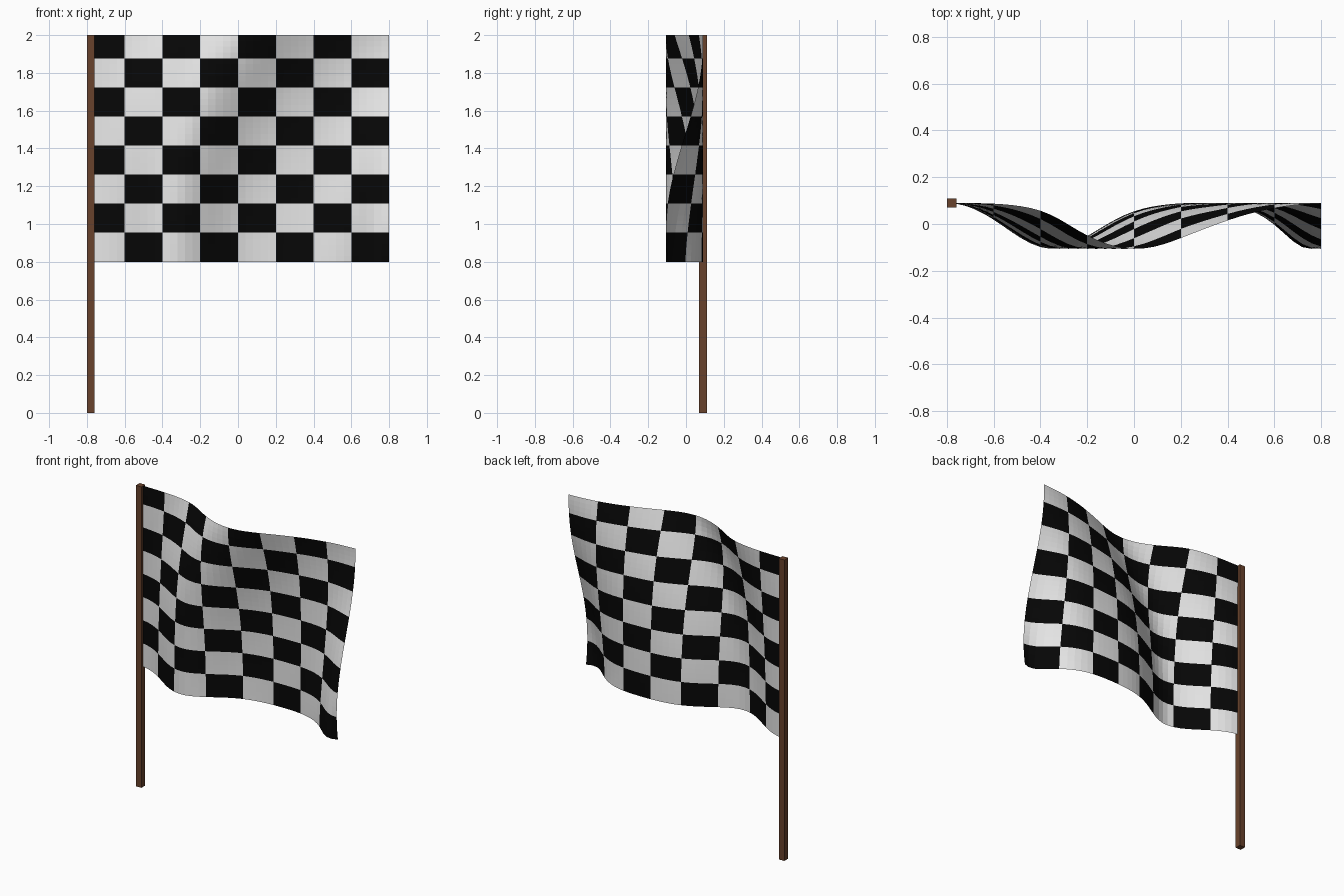
import bpy, bmesh, math

if "Cube" in bpy.data.objects:
    bpy.data.objects.remove(bpy.data.objects["Cube"])

def material(name, rgb):
    m = bpy.data.materials.new(name)
    m.diffuse_color = (*rgb, 1)
    m.use_nodes = True
    m.node_tree.nodes["Principled BSDF"].inputs["Base Color"].default_value = m.diffuse_color
    return m

white = material("white cloth", (0.8, 0.8, 0.8))
black = material("black cloth", (0.002, 0.002, 0.002))
wood = material("brown wood", (0.14, 0.055, 0.025))

# Pole: square post, full height
bpy.ops.mesh.primitive_cube_add(size=1, location=(-0.78, 0.09, 1))
pole = bpy.context.object
pole.name = "pole"
pole.scale = (0.04, 0.04, 2)
bpy.ops.object.transform_apply(location=False, rotation=False, scale=True)
pole.data.materials.append(wood)

# Wave phase every 0.2 units out from the pole, along top and bottom edges
TOP = [0, 0.25, 0.85, 2.0, 3.1, 4.15, 4.95, 5.6, 6.15]
BOTTOM = [0, 1.3, 2.75, 4.25, 5.4, 6.1, 6.65, 7.8, 9.95]

def spline(p, s):
    i = min(int(s), len(p) - 2)
    f = s - i
    b, c = p[i], p[i + 1]
    a = p[i - 1] if i > 0 else -c
    d = p[i + 2] if i + 2 < len(p) else 2 * c - b
    return b + 0.5 * f * (c - a + f * (2*a - 5*b + 4*c - d + f * (3*(b - c) + d - a)))

# Flag: rippled sheet, squares of five by five faces, top row one face short
COLS, ROWS, SQUARE = 40, 39, 5
bm = bmesh.new()
grid = []
for j in range(ROWS + 1):
    row = []
    for i in range(COLS + 1):
        s = i / SQUARE
        # the phase shifts fastest near the top, evenly at the free edge
        ease = 2.3 - 1.3 * max(0, (s - 5) / 3)
        blend = 1 - (j / ROWS) ** ease
        phase = spline(TOP, s) * (1 - blend) + spline(BOTTOM, s) * blend
        y = -0.008 + 0.098 * math.cos(phase)
        row.append(bm.verts.new((-0.8 + 1.6 * i / COLS, y, 0.8 + 1.2 * j / ROWS)))
    grid.append(row)
for j in range(ROWS):
    for i in range(COLS):
        face = bm.faces.new((grid[j][i], grid[j][i + 1], grid[j + 1][i + 1], grid[j + 1][i]))
        face.material_index = (i // SQUARE + j // SQUARE) % 2
mesh = bpy.data.meshes.new("flag")
bm.to_mesh(mesh)
bm.free()
mesh.materials.append(white)
mesh.materials.append(black)
flag = bpy.data.objects.new("flag", mesh)
bpy.context.collection.objects.link(flag)
